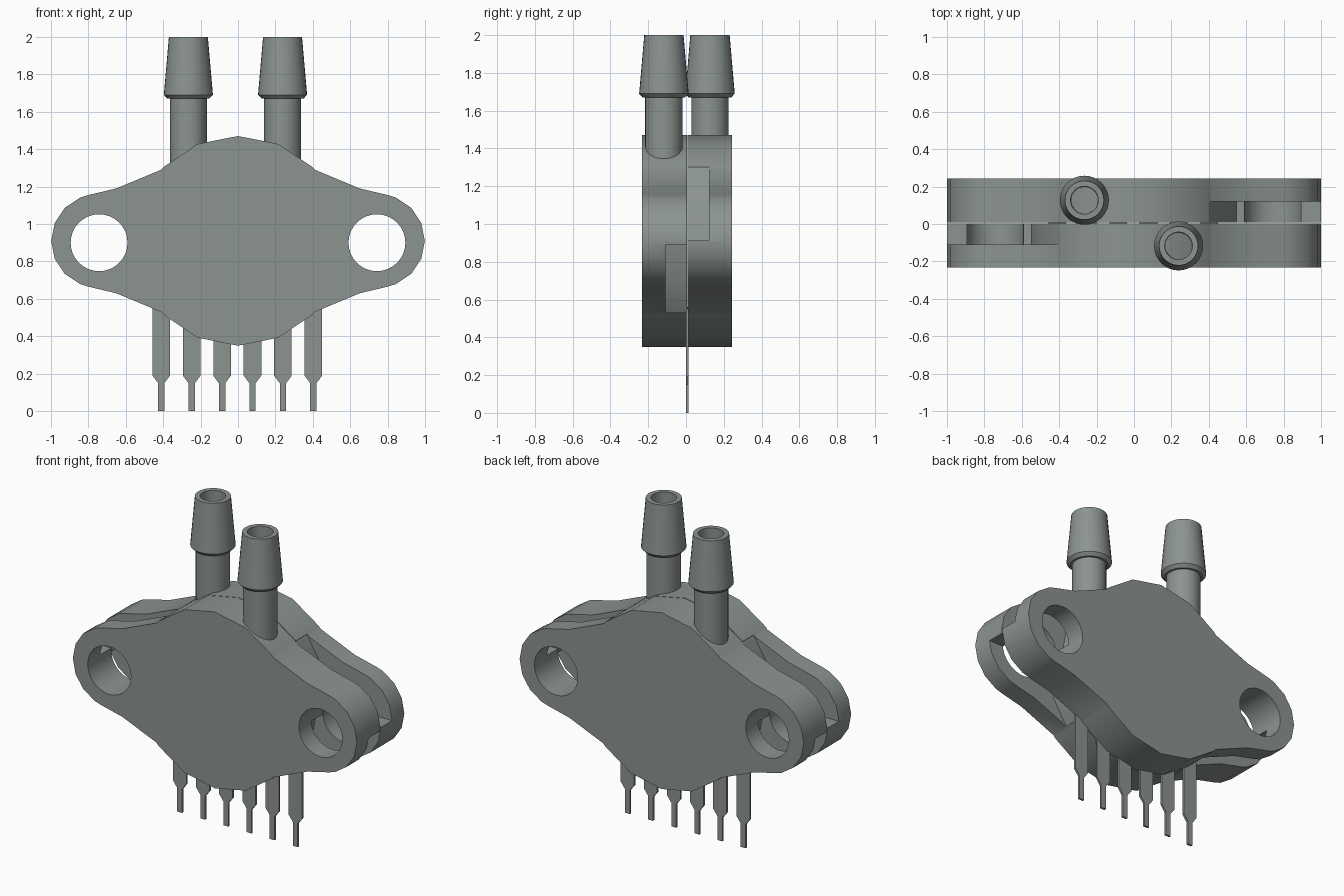
import bpy, bmesh, math
from mathutils import Matrix

cube = bpy.data.objects.get("Cube")
if cube:
    bpy.data.objects.remove(cube, do_unlink=True)


def material(name, rgb):
    m = bpy.data.materials.new(name)
    m.use_nodes = True
    m.diffuse_color = (*rgb, 1)
    m.node_tree.nodes["Principled BSDF"].inputs["Base Color"].default_value = (*rgb, 1)
    return m


GREY = material("grey_plastic", (0.26, 0.295, 0.285))
DARK = material("dark_bore", (0.03, 0.03, 0.03))

ZC = 0.91      # height of the body's middle
YC = 0.006     # seam between the two halves


def finish(bm, name):
    bmesh.ops.recalc_face_normals(bm, faces=bm.faces)
    me = bpy.data.meshes.new(name)
    bm.to_mesh(me)
    bm.free()
    ob = bpy.data.objects.new(name, me)
    bpy.context.collection.objects.link(ob)
    me.materials.append(GREY)
    return ob


def prism(name, points, y0, y1):
    """Extrude an x-z outline along y."""
    bm = bmesh.new()
    face = bm.faces.new([bm.verts.new((x, y0, z)) for x, z in points])
    out = bmesh.ops.extrude_face_region(bm, geom=[face])
    verts = [g for g in out["geom"] if isinstance(g, bmesh.types.BMVert)]
    bmesh.ops.translate(bm, verts=verts, vec=(0, y1 - y0, 0))
    return finish(bm, name)


def select_only(ob):
    bpy.ops.object.select_all(action='DESELECT')
    ob.select_set(True)
    bpy.context.view_layer.objects.active = ob


def smooth(ob):
    select_only(ob)
    bpy.ops.object.shade_smooth_by_angle(angle=math.radians(30))


def cut(ob, cutter):
    cutter.hide_render = True
    mod = ob.modifiers.new("cut", 'BOOLEAN')
    mod.operation, mod.solver, mod.object = 'DIFFERENCE', 'EXACT', cutter
    select_only(ob)
    bpy.ops.object.modifier_apply(modifier=mod.name)
    bpy.data.objects.remove(cutter, do_unlink=True)


def arc(cx, cz, r, degrees):
    return [(cx + r * math.cos(math.radians(a)), cz + r * math.sin(math.radians(a)))
            for a in degrees]


# Body outline: round middle with two rounded ears, from one quadrant
quarter = (arc(0, 0, 0.56, (90, 67.5, 45)) + [(0.41, 0.38), (0.65, 0.28)]
           + arc(0.748, 0, 0.25, (78, 67.5, 45, 22.5, 0)))
right = quarter + [(x, -z) for x, z in reversed(quarter[:-1])]
outline = right + [(-x, z) for x, z in reversed(right[1:-1])]
outline = [(x, z + ZC) for x, z in outline]

# Quarter-shaped clearance outside the round middle
slot = [(0.548, 0.0), (0.508, 0.21), (0.40, 0.385), (0.40, 0.7), (1.2, 0.7), (1.2, 0.0)]

# Front half: screw holes, and a slot under one ear and over the other
front = prism("front_housing", outline, YC - 0.238, YC - 0.002)
for s in (1, -1):
    hole = arc(s * 0.742, 0.9, 0.152, [i * 11.25 for i in range(32)])
    cut(front, prism("hole_cutter", hole, -0.5, 0.5))
    pts = [(s * x, ZC - 0.01 - s * (z + 0.012)) for x, z in slot]
    cut(front, prism("slot_cutter", pts, YC - 0.115, 0.3))
smooth(front)

# Back half: the same part turned half round
back = front.copy()
back.data = front.data.copy()
back.name = back.data.name = "back_housing"
back.data.transform(Matrix.Translation((0, YC, 0)) @ Matrix.Rotation(math.pi, 4, 'Z')
                    @ Matrix.Translation((0, -YC, 0)))
bpy.context.collection.objects.link(back)

# Hose ports: lathed barb with a deep bore
FLOOR = 1.3
profile = [(0, 1.2), (0.099, 1.2), (0.099, 1.67), (0.112, 1.67), (0.131, 1.69),
           (0.104, 2.0), (0.074, 2.0), (0.070, FLOOR), (0, FLOOR)]


def port(name, x, y):
    bm = bmesh.new()
    vs = [bm.verts.new((r, 0, z)) for r, z in profile]
    es = [bm.edges.new(pair) for pair in zip(vs, vs[1:])]
    bmesh.ops.spin(bm, geom=vs + es, cent=(0, 0, 0), axis=(0, 0, 1),
                   angle=math.tau, steps=32, use_duplicate=False)
    bmesh.ops.remove_doubles(bm, verts=bm.verts, dist=1e-4)
    for f in bm.faces:
        if all(abs(v.co.z - FLOOR) < 1e-3 for v in f.verts):
            f.material_index = 1
    bmesh.ops.translate(bm, verts=bm.verts, vec=(x, y, 0))
    ob = finish(bm, name)
    ob.data.materials.append(DARK)
    smooth(ob)


port("front_port", 0.238, -0.117)
port("back_port", -0.265, 0.127)

# Row of six flat pins with narrowed tips
half = [(0.017, 0.0), (0.017, 0.15), (0.047, 0.19), (0.047, 0.56)]
for i in range(6):
    cx = -0.41 + i * 0.1625
    pts = [(cx + x, z) for x, z in half] + [(cx - x, z) for x, z in reversed(half)]
    prism(f"pin_{i + 1}", pts, 0.0, 0.013)
